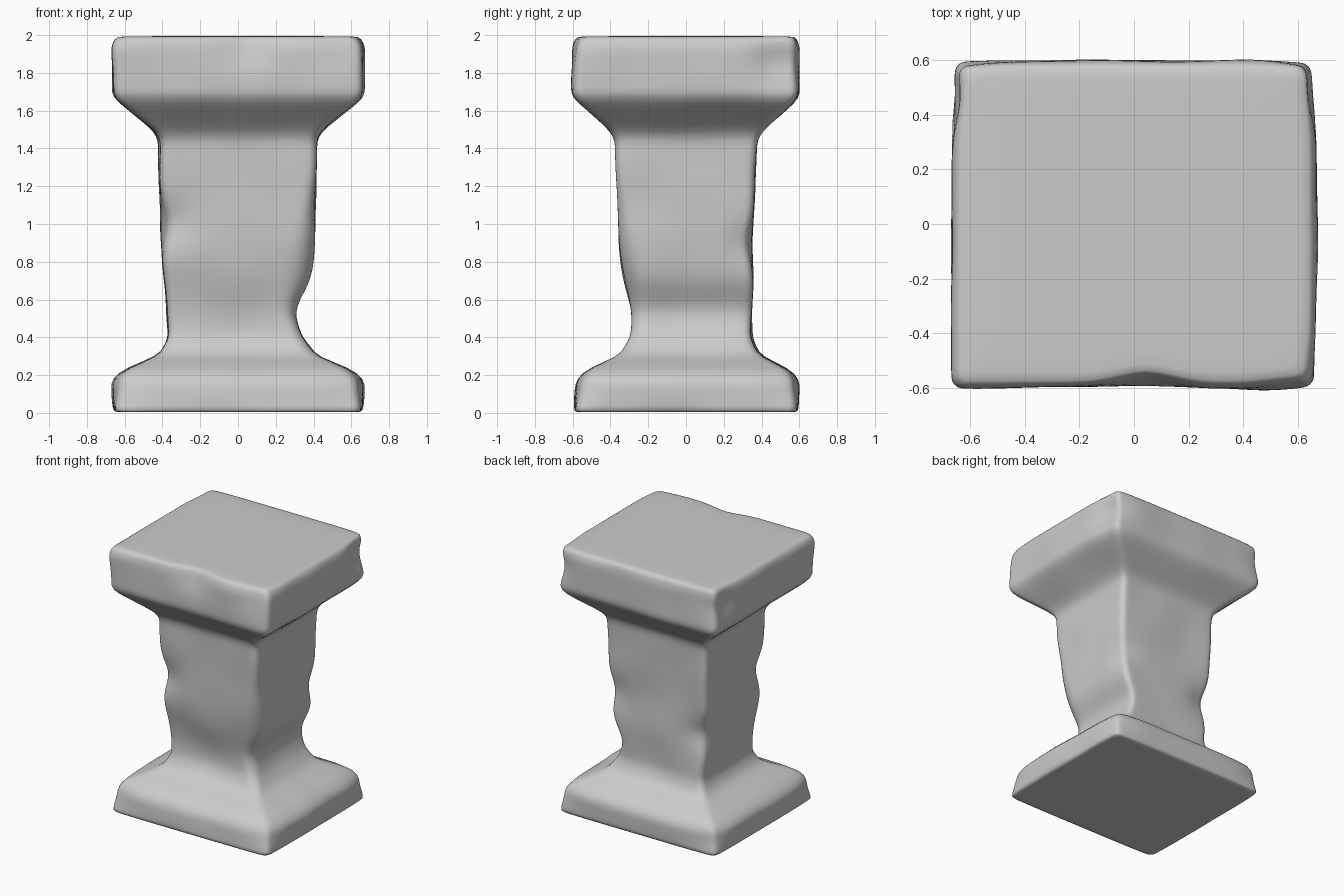
import bpy, bmesh, math
from mathutils import Vector, noise

if "Cube" in bpy.data.objects:
    bpy.data.objects.remove(bpy.data.objects["Cube"])

# Ideal moulding profile: height, half width, half depth
PROFILE = [(0.005, .66, .595), (.18, .665, .60), (.24, .59, .545), (.30, .42, .39),
           (.40, .365, .345), (.95, .41, .355), (1.44, .415, .375),
           (1.49, .435, .40), (1.67, .665, .595), (1.94, .67, .60), (1.985, .65, .585)]


def bump(value, centre, width):
    return math.exp(-((value - centre) / width) ** 2)


def ring(hx, hy, z):
    """Rounded rectangle; the front-right shaft edge is worn into a wider bevel."""
    pts = []
    for i, (sx, sy) in enumerate([(1, -1), (1, 1), (-1, 1), (-1, -1)]):
        r = .045 + (.08 * bump(z, .75, .35) if i == 0 else 0)
        centre = Vector((sx * (hx - r), sy * (hy - r)))
        arc = []
        for k in range(5):
            a = math.pi / 2 * (i - 1 + k / 4)
            arc.append(centre + r * Vector((math.cos(a), math.sin(a))))
        pts.append(arc)
    out = []
    for i, arc in enumerate(pts):
        nxt = pts[(i + 1) % 4][0]
        out += arc + [arc[-1].lerp(nxt, k / 13) for k in range(1, 13)]
    return out


# Worn spots on edges and corners: centre, inward push (toward the centre axis)
CHIPS = [((.05, -.60, 1.96), .05), ((-.66, .50, 1.88), .06), ((.66, .52, 1.86), .06),
         ((.60, -.57, 1.97), .03), ((.45, -.60, 1.72), -.02), ((-.38, -.33, 1), .05),
         ((-.38, .35, .75), .05), ((.40, .35, .9), .04)]
# The plinth corners are all nibbled alike
CHIPS += [((sx * .65, sy * .59, .16), .045) for sx in (-1, 1) for sy in (-1, 1)]


def worn(p):
    """Hollow the lower shaft, chip the edges and roughen the stone."""
    q = p.copy()
    if q.x > 0:
        q.x *= 1 - .2 * bump(p.z, .53, .13)
    if q.y < 0:
        q.y *= 1 - .18 * bump(p.z, .48, .23)
    for c, depth in CHIPS:
        c = Vector(c)
        q -= Vector((c.x, c.y, 0)).normalized() * depth * bump((p - c).length, 0, .12)
    if .03 < p.z < 1.97:
        n = noise.noise_vector(p * 3.2) * .012
        q += Vector((n.x, n.y, n.z * .5))
    return q


# Resample the profile into close courses
courses = []
for a, b in zip(PROFILE, PROFILE[1:]):
    steps = max(1, math.ceil((b[0] - a[0]) / .06))
    courses += [Vector(a).lerp(Vector(b), k / steps) for k in range(steps)]
courses.append(Vector(PROFILE[-1]))
sections = [(z, ring(hx, hy, z)) for z, hx, hy in courses]

# Close the top and bottom with shrinking rings
INSETS = (.3, .7, .97)
base, top = sections[0][1], sections[-1][1]
sections = ([(.005, [p * s for p in base]) for s in INSETS] + sections
            + [(1.994, [p * s for p in top]) for s in reversed(INSETS)])

# Loft plinth, shaft and cap as one stone body
bm = bmesh.new()
loops = [[bm.verts.new(worn(Vector((p.x, p.y, z)))) for p in pts] for z, pts in sections]
for a, b in zip(loops, loops[1:]):
    for i in range(len(a)):
        j = (i + 1) % len(a)
        bm.faces.new((a[i], a[j], b[j], b[i]))
bm.faces.new(loops[0][::-1])
bm.faces.new(loops[-1])

mesh = bpy.data.meshes.new("stone_pedestal")
bm.to_mesh(mesh)
bm.free()
body = bpy.data.objects.new("stone_pedestal", mesh)
bpy.context.collection.objects.link(body)
mesh.shade_smooth()
soften = body.modifiers.new("soften", 'SUBSURF')
soften.levels = soften.render_levels = 1
